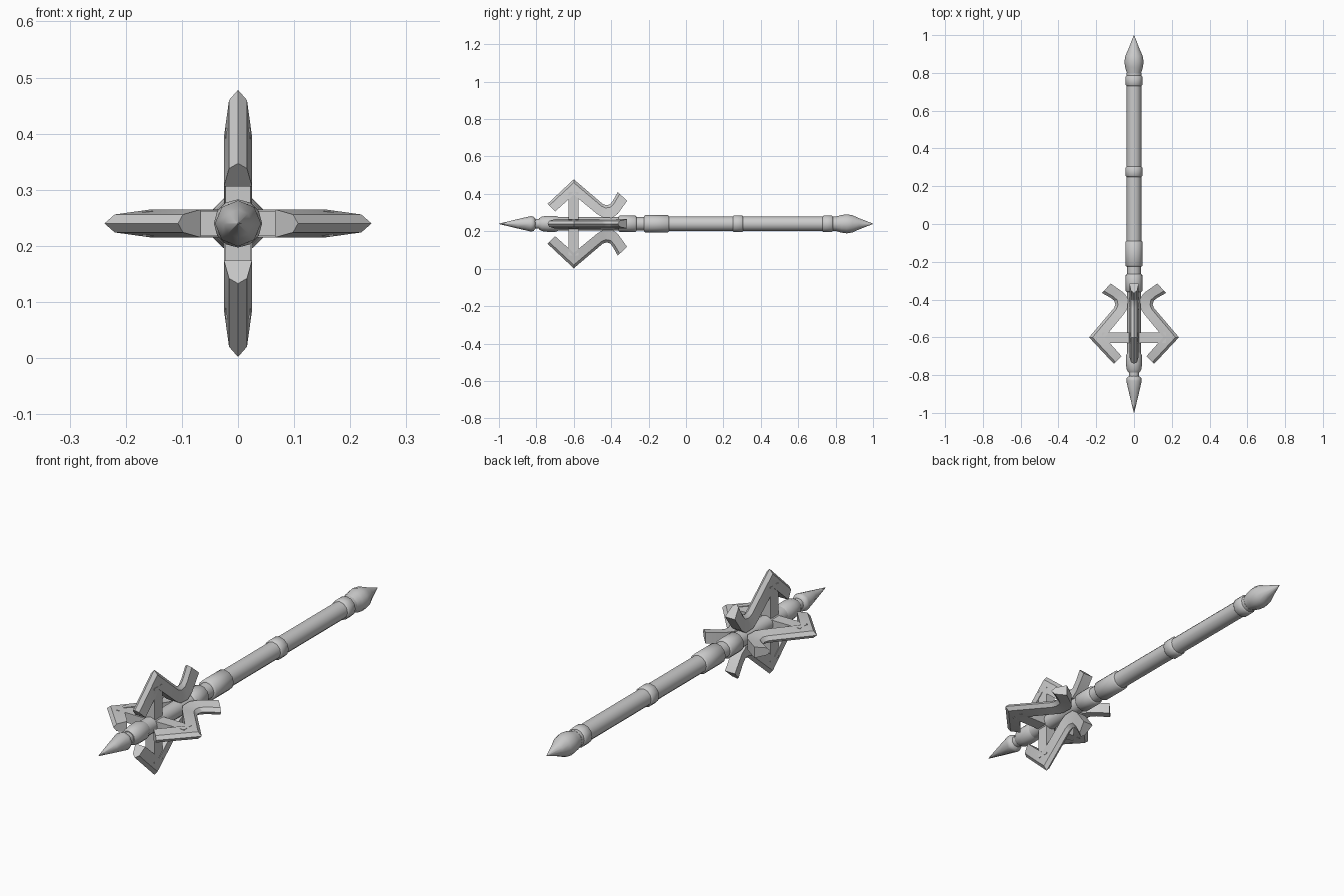
import bpy, bmesh, math
from mathutils import Matrix, Vector

cube = bpy.data.objects.get("Cube")
if cube:
    bpy.data.objects.remove(cube, do_unlink=True)

AXIS_Z = 0.24

steel = bpy.data.materials.new("grey steel")
steel.use_nodes = True
GREY = (0.6, 0.6, 0.6, 1)
steel.diffuse_color = GREY
steel.node_tree.nodes["Principled BSDF"].inputs["Base Color"].default_value = GREY


def finish(name, bm, angle):
    bmesh.ops.recalc_face_normals(bm, faces=bm.faces)
    mesh = bpy.data.meshes.new(name)
    bm.to_mesh(mesh)
    bm.free()
    mesh.materials.append(steel)
    obj = bpy.data.objects.new(name, mesh)
    bpy.context.collection.objects.link(obj)
    obj.location.z = AXIS_Z
    bpy.ops.object.select_all(action='DESELECT')
    obj.select_set(True)
    bpy.context.view_layer.objects.active = obj
    bpy.ops.object.shade_smooth_by_angle(angle=math.radians(angle))
    return obj


def skin(bm, rings):
    """Bridge closed rings of equal length and cap both ends."""
    loops = [[bm.verts.new(p) for p in ring] for ring in rings]
    n = len(loops[0])
    for a, b in zip(loops, loops[1:]):
        for i in range(n):
            j = (i + 1) % n
            bm.faces.new((a[i], a[j], b[j], b[i]))
    bm.faces.new(loops[0])
    bm.faces.new(loops[-1])


def turned(name, profile, sides=12):
    """Turn a (y, radius) profile around the long axis."""
    bm = bmesh.new()
    skin(bm, [[(r * math.cos(math.tau * i / sides), y, r * math.sin(math.tau * i / sides))
               for i in range(sides)] for y, r in profile])
    bmesh.ops.remove_doubles(bm, verts=bm.verts, dist=0.0005)
    return finish(name, bm, 50)


def ring(name, start, end, radius):
    b = 0.006
    turned(name, [(start, radius - b), (start + b, radius),
                  (end - b, radius), (end, radius - b)])


# Handle and its collars
turned("shaft", [(-0.72, 0.036), (-0.25, 0.036), (-0.1, 0.039), (0.8, 0.039)])
ring("head_collar", -0.36, -0.265, 0.044)
ring("grip_collar", -0.225, -0.09, 0.046)
ring("middle_ring", 0.25, 0.305, 0.045)
ring("end_ring", 0.73, 0.785, 0.045)

# Pommel and front spike
turned("pommel", [(0.78, 0.034), (0.80, 0.038), (0.83, 0.047), (0.86, 0.051),
                  (0.89, 0.046), (0.925, 0.03), (1.0, 0.001)])
turned("spike_socket", [(-0.785, 0.03), (-0.77, 0.039), (-0.74, 0.043),
                        (-0.70, 0.043), (-0.675, 0.034)])
turned("spike_neck", [(-0.83, 0.026), (-0.77, 0.026)])
turned("front_spike", [(-1.0, 0.001), (-0.90, 0.025), (-0.83, 0.041),
                       (-0.815, 0.039), (-0.805, 0.026)], 8)

# Flange outline as matching (y, radius) pairs: outer ridge, inner edge
OUTLINE = [((-0.74, 0.107), (-0.70, 0.066)),
           ((-0.60, 0.238), (-0.60, 0.155)),
           ((-0.445, 0.106), (-0.475, 0.052)),
           ((-0.425, 0.099), (-0.445, 0.034)),
           ((-0.405, 0.105), (-0.395, 0.032)),
           ((-0.39, 0.125), (-0.365, 0.053)),
           ((-0.365, 0.17), (-0.315, 0.123))]
# Flange section: depth fraction from the ridge, half thickness
SECTION = [(0, 0), (0.22, 0.016), (1, 0.025), (1, -0.025), (0.22, -0.016)]

for number, side in enumerate(("upper", "left", "lower", "right")):
    turn = Matrix.Rotation(number * math.pi / 2, 4, 'Y')

    bm = bmesh.new()
    rings = []
    for outer, inner in OUTLINE:
        o, i = Vector(outer), Vector(inner)
        points = [(o.lerp(i, t), w) for t, w in SECTION]
        rings.append([(w, p.x, p.y) for p, w in points])
    skin(bm, rings)
    bmesh.ops.transform(bm, matrix=turn, verts=bm.verts)
    finish(side + "_flange", bm, 25)

    # Strut joining the shaft to the flange
    bm = bmesh.new()
    bmesh.ops.create_cube(bm, size=1)
    bmesh.ops.scale(bm, vec=(0.045, 0.055, 0.15), verts=bm.verts)
    bmesh.ops.translate(bm, vec=(0, -0.602, 0.095), verts=bm.verts)
    bmesh.ops.transform(bm, matrix=turn, verts=bm.verts)
    finish(side + "_strut", bm, 25)
